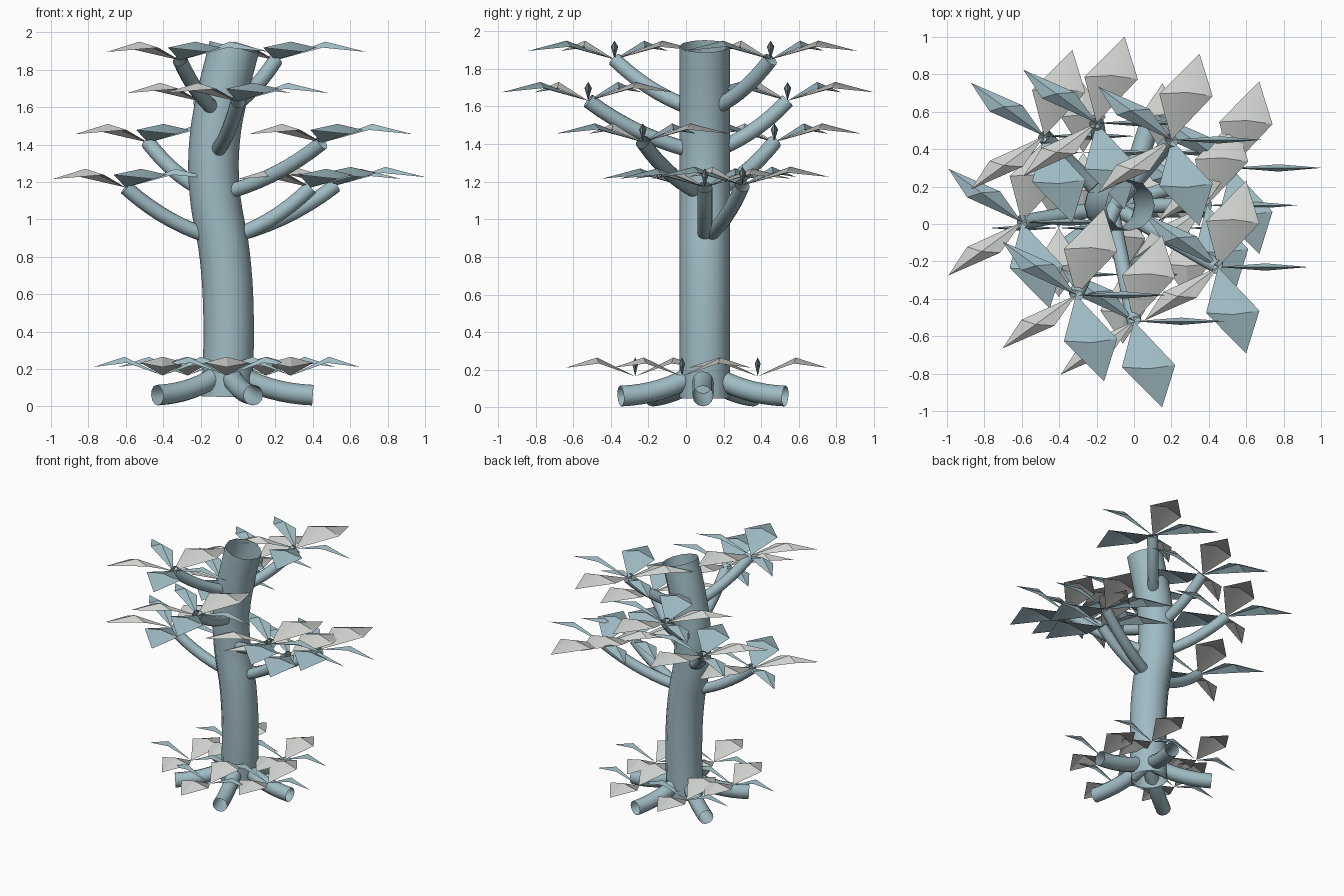
import bpy, bmesh
from math import sin, cos, radians
from mathutils import Vector

cube = bpy.data.objects.get("Cube")
if cube:
    bpy.data.objects.remove(cube, do_unlink=True)


def material(name, rgb):
    m = bpy.data.materials.new(name)
    m.use_nodes = True
    m.diffuse_color = (*rgb, 1)
    m.node_tree.nodes["Principled BSDF"].inputs["Base Color"].default_value = (*rgb, 1)
    return m


BLUE = material("dusty blue", (0.35, 0.50, 0.55))
GREY = material("pale grey", (0.62, 0.64, 0.61))


def link(name, data):
    ob = bpy.data.objects.new(name, data)
    bpy.context.collection.objects.link(ob)
    return ob


def tube(name, points, radius, kind="POLY"):
    """Open round tube swept along a path."""
    cu = bpy.data.curves.new(name, "CURVE")
    cu.dimensions = "3D"
    cu.bevel_depth = radius
    cu.bevel_resolution = 4
    cu.use_fill_caps = False
    sp = cu.splines.new(kind)
    if kind == "BEZIER":
        sp.bezier_points.add(len(points) - 1)
        for bp, p in zip(sp.bezier_points, points):
            bp.co = p
            bp.handle_left_type = bp.handle_right_type = "AUTO"
        sp.resolution_u = 6
    else:
        sp.points.add(len(points) - 1)
        for sp_pt, p in zip(sp.points, points):
            sp_pt.co = (*p, 1)
    sp.use_smooth = True
    cu.materials.append(BLUE)
    return link(name, cu)


def bend(a, b, c, steps=8):
    """Points along a quadratic arc from a to c, pulled toward b."""
    return [a * (1 - t) ** 2 + b * 2 * t * (1 - t) + c * t * t
            for t in (i / steps for i in range(steps + 1))]


def leaf_fan(name, centre, angles, grey, length, half_width):
    """Arched, ridged leaves round a centre; all widths run mostly along x."""
    bm = bmesh.new()
    for i, deg in enumerate(angles):
        a = radians(deg)
        out = Vector((cos(a), sin(a), 0)) * length
        side = Vector((sin(a), -0.13 * cos(a), 0)) * half_width
        up = Vector((0, 0, 1))
        base = bm.verts.new(centre)
        ridge = bm.verts.new(centre + out * 0.55 + up * 0.10)
        right = bm.verts.new(centre + out * 0.52 + side + up * 0.068)
        left = bm.verts.new(centre + out * 0.52 - side + up * 0.068)
        tip = bm.verts.new(centre + out + up * 0.045)
        for tri in ((base, right, ridge), (right, tip, ridge),
                    (base, ridge, left), (left, ridge, tip)):
            bm.faces.new(tri).material_index = int(i in grey)
    me = bpy.data.meshes.new(name)
    bm.to_mesh(me)
    bm.free()
    me.materials.append(BLUE)
    me.materials.append(GREY)
    ob = link(name, me)
    bpy.ops.object.select_all(action="DESELECT")
    bpy.context.view_layer.objects.active = ob
    ob.select_set(True)
    bpy.ops.object.shade_smooth_by_angle(angle=radians(30))


# Trunk: gently S-curved open tube
TRUNK = [Vector((x, 0.1, z)) for x, z in
         ((-0.06, 0.05), (-0.05, 0.45), (-0.07, 0.8), (-0.125, 1.15),
          (-0.125, 1.42), (-0.08, 1.68), (-0.02, 1.92))]
tube("trunk", TRUNK, 0.135, "BEZIER")


def trunk_at(z):
    for p, q in zip(TRUNK, TRUNK[1:]):
        if z <= q.z:
            return p.lerp(q, (z - p.z) / (q.z - p.z))
    return TRUNK[-1].copy()


# Branches, each ending in a five-leaf fan
ENDS = [(-0.60, 0.01, 1.17), (0.52, 0.30, 1.18), (0.39, 0.10, 1.17),
        (-0.48, 0.47, 1.41), (0.45, -0.23, 1.41),
        (-0.20, 0.54, 1.63), (0.00, -0.52, 1.63),
        (0.20, 0.45, 1.85), (-0.31, -0.38, 1.85)]
for n, end in enumerate(ENDS, 1):
    end = Vector(end)
    start = trunk_at(end.z - 0.28)
    pull = start.lerp(end, 0.55)
    pull.z = start.z + 0.07
    tube(f"branch_{n}", bend(start, pull, end), 0.04)
    leaf_fan(f"branch_leaves_{n}", end, range(0, 360, 72), (1, 3), 0.485, 0.15)

# Five roots, with four-leaf fans between them
foot = Vector((-0.06, 0.09, 0))
for n in range(5):
    a = radians(72 * n)
    d = Vector((cos(a), sin(a), 0))
    z = Vector((0, 0, 1))
    tube(f"root_{n + 1}", bend(foot + d * 0.04 + z * 0.18, foot + d * 0.22 + z * 0.07,
                               foot + d * 0.46 + z * 0.06), 0.055)
    a = radians(270 + 72 * n)
    centre = foot + Vector((cos(a), sin(a), 0)) * 0.36 + z * 0.165
    leaf_fan(f"root_leaves_{n + 1}", centre, range(0, 360, 90), (1, 3), 0.37, 0.12)
